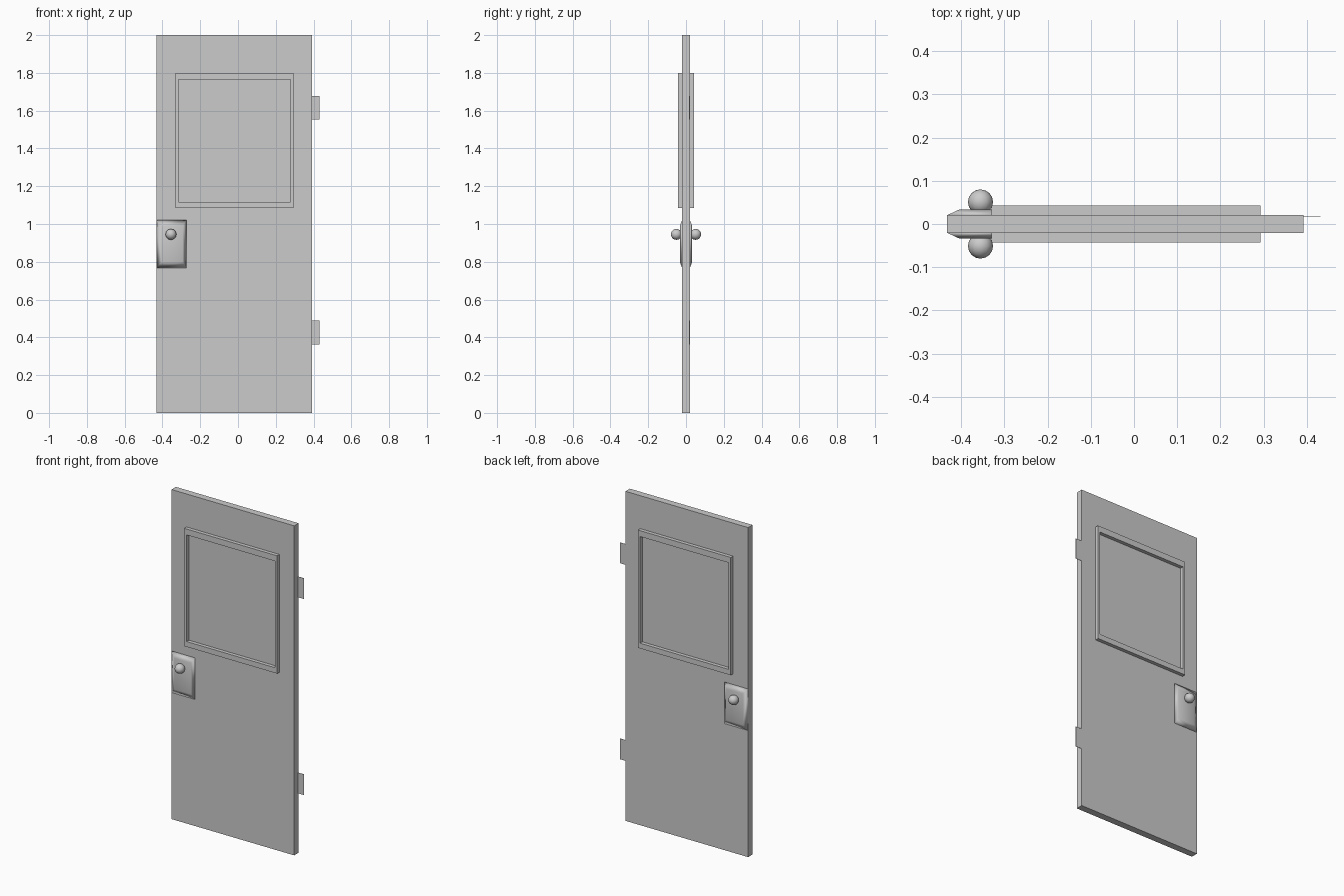
import bpy, bmesh, math
from mathutils import Matrix

if "Cube" in bpy.data.objects:
    bpy.data.objects.remove(bpy.data.objects["Cube"])


def finish(name, bm, mirror=False, smooth=False):
    bmesh.ops.recalc_face_normals(bm, faces=bm.faces[:])
    me = bpy.data.meshes.new(name)
    bm.to_mesh(me)
    bm.free()
    ob = bpy.data.objects.new(name, me)
    bpy.context.collection.objects.link(ob)
    if mirror:
        m = ob.modifiers.new("both_sides", 'MIRROR')
        m.use_axis = (False, True, False)
        m.use_mirror_merge = False
    if smooth:
        for p in me.polygons:
            p.use_smooth = True
    return ob


def rect(bm, x0, x1, z0, z1, y):
    return [bm.verts.new((x, y, z)) for x, z in ((x0, z0), (x1, z0), (x1, z1), (x0, z1))]


def bridge(bm, a, b):
    for i in range(4):
        j = (i + 1) % 4
        bm.faces.new((a[i], a[j], b[j], b[i]))


def box(name, x0, x1, y0, y1, z0, z1):
    bm = bmesh.new()
    a, b = rect(bm, x0, x1, z0, z1, y0), rect(bm, x0, x1, z0, z1, y1)
    bridge(bm, a, b)
    bm.faces.new(a)
    bm.faces.new(b)
    return finish(name, bm)


FACE = 0.021   # half thickness of the door slab

# Door slab
box("door_panel", -0.432, 0.392, -FACE, FACE, 0, 2)

# Raised window frame on both faces
bm = bmesh.new()
outer, inner = (-0.33, 0.293, 1.085, 1.80), (-0.315, 0.279, 1.117, 1.764)
loops = [rect(bm, *r, y) for r, y in
         ((outer, -FACE + 0.001), (outer, -0.043), (inner, -0.043), (inner, -FACE + 0.001))]
for i in range(4):
    bridge(bm, loops[i], loops[(i + 1) % 4])
finish("window_frame", bm, mirror=True)

# Lock plate with sloping edges on both faces
bm = bmesh.new()
base = rect(bm, -0.432, -0.273, 0.767, 1.022, -FACE + 0.0005)
top = rect(bm, -0.405, -0.293, 0.80, 0.988, -0.033)
bridge(bm, base, top)
bm.faces.new(base)
bm.faces.new(top)
finish("lock_plate", bm, mirror=True, smooth=True)

# Round knob on both faces
bm = bmesh.new()
bmesh.ops.create_uvsphere(
    bm, u_segments=12, v_segments=8, radius=0.029,
    matrix=Matrix.Translation((-0.355, -0.051, 0.945)) @ Matrix.Rotation(math.pi / 2, 4, 'X'))
finish("knob", bm, mirror=True, smooth=True)

# Thin hinge leaves on the right edge
for name, z in (("lower_hinge", 0.362), ("upper_hinge", 1.552)):
    box(name, 0.385, 0.431, 0.0165, 0.0175, z, z + 0.126)
